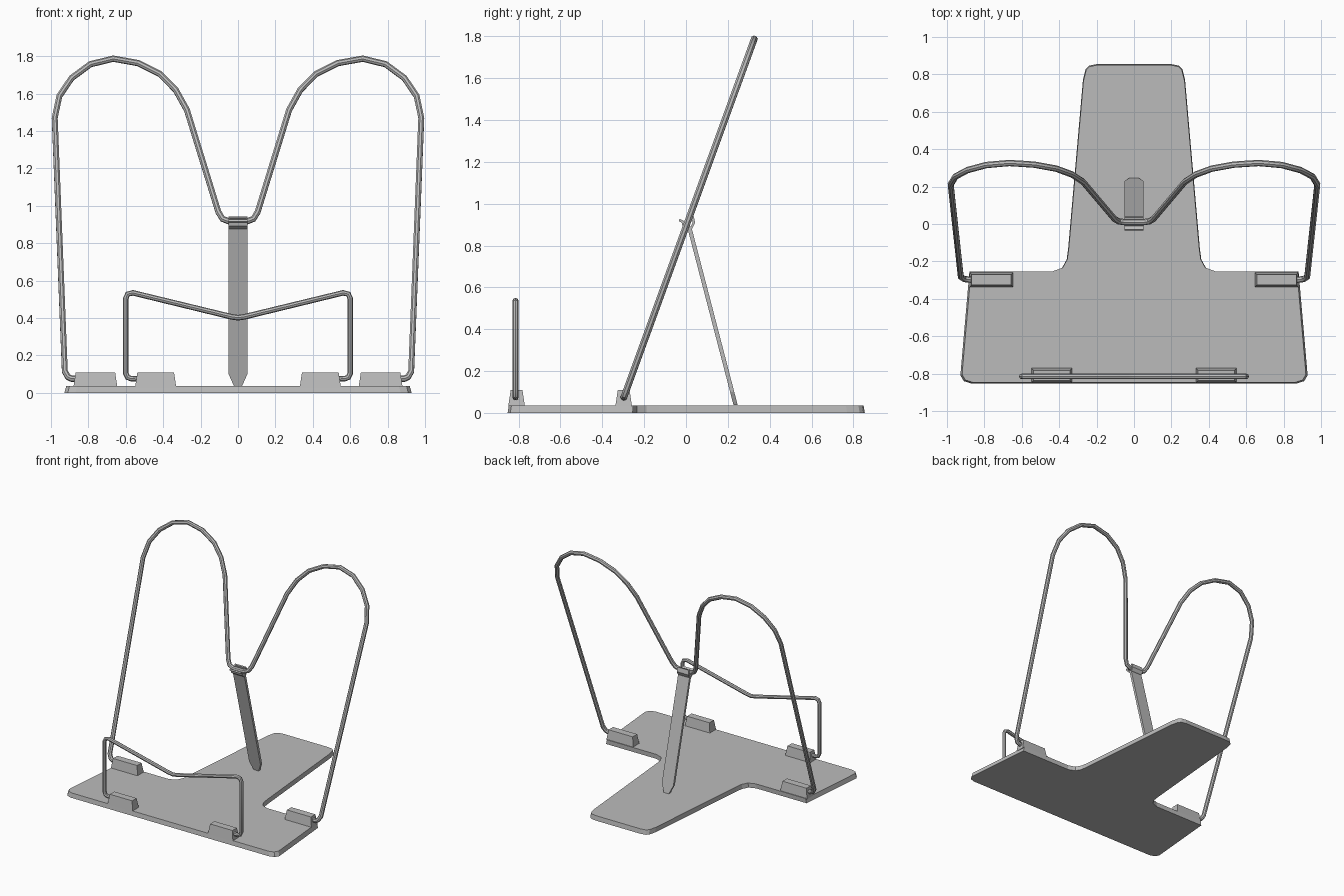
import bpy
import bmesh
from mathutils import Vector

cube = bpy.data.objects.get("Cube")
if cube:
    bpy.data.objects.remove(cube, do_unlink=True)

metal = bpy.data.materials.new("grey_metal")
metal.use_nodes = True
GREY = (0.5, 0.5, 0.5, 1)
metal.diffuse_color = GREY
metal.node_tree.nodes["Principled BSDF"].inputs["Base Color"].default_value = GREY


def loft(name, ring_a, ring_b):
    """Solid between two matching outlines."""
    bm = bmesh.new()
    a = [bm.verts.new(p) for p in ring_a]
    b = [bm.verts.new(p) for p in ring_b]
    n = len(a)
    bm.faces.new(a)
    bm.faces.new(b)
    for i in range(n):
        j = (i + 1) % n
        bm.faces.new((a[i], a[j], b[j], b[i]))
    bmesh.ops.recalc_face_normals(bm, faces=bm.faces)
    mesh = bpy.data.meshes.new(name)
    bm.to_mesh(mesh)
    bm.free()
    obj = bpy.data.objects.new(name, mesh)
    bpy.context.collection.objects.link(obj)
    mesh.materials.append(metal)
    return obj


def mirrored(half):
    """Complete a half outline (+x side) across x = 0."""
    return half + [(-x, y) for x, y in reversed(half) if x > 0]


def wire(name, half, y_at, radius):
    """Round bent wire from an (x, z) half path, lying on y = y_at(z)."""
    path = mirrored(half)
    data = bpy.data.curves.new(name, "CURVE")
    data.dimensions = "3D"
    data.bevel_depth = radius
    data.bevel_resolution = 2
    data.use_fill_caps = True
    spline = data.splines.new("POLY")
    spline.points.add(len(path) - 1)
    for point, (x, z) in zip(spline.points, path):
        point.co = (x, y_at(z), z, 1)
    obj = bpy.data.objects.new(name, data)
    bpy.context.collection.objects.link(obj)
    data.materials.append(metal)
    bpy.ops.object.select_all(action="DESELECT")
    obj.select_set(True)
    bpy.context.view_layer.objects.active = obj
    bpy.ops.object.convert(target="MESH")
    bpy.ops.object.shade_smooth_by_angle()


def clip_block(name, x0, x1, y0, y1):
    """Tapered block that holds a wire end."""
    def ring(inset, z):
        return [(x0 + inset, y0 + inset, z), (x1 - inset, y0 + inset, z),
                (x1 - inset, y1 - inset, z), (x0 + inset, y1 - inset, z)]
    loft(name, ring(0, 0.03), ring(0.012, 0.11))


# Base plate, slightly narrower on top
outline = mirrored([(0.87, -0.853), (0.91, -0.84), (0.928, -0.81), (0.925, -0.77),
                    (0.88, -0.255), (0.44, -0.255), (0.385, -0.235), (0.36, -0.19),
                    (0.352, -0.13), (0.273, 0.77), (0.258, 0.83), (0.24, 0.847),
                    (0.2, 0.855)])
loft("base_plate", [(x, y, 0) for x, y in outline],
     [(x * 0.99, y * 0.993, 0.036) for x, y in outline])

# Wire clip blocks
for side, s in (("left", 1), ("right", -1)):
    for row, xa, xb, y0, y1 in (("front", 0.33, 0.55, -0.85, -0.77),
                                ("rear", 0.645, 0.88, -0.338, -0.258)):
        clip_block(f"{row}_{side}_block", min(s * xa, s * xb), max(s * xa, s * xb), y0, y1)

# Tall leaning back wire with two arches
wire("back_wire",
     [(0.85, 0.075), (0.89, 0.076), (0.909, 0.085), (0.926, 0.115), (0.98, 1.47),
      (0.955, 1.587), (0.89, 1.683), (0.79, 1.757), (0.667, 1.787), (0.533, 1.763),
      (0.416, 1.704), (0.333, 1.62), (0.273, 1.512), (0.105, 0.967), (0.082, 0.93),
      (0.048, 0.917)],
     lambda z: -0.297 + (z - 0.075) * 0.364, 0.017)

# Low front page-holding wire
wire("front_wire",
     [(0.52, 0.075), (0.57, 0.076), (0.59, 0.083), (0.6, 0.105), (0.6, 0.505),
      (0.59, 0.528), (0.562, 0.535), (0.035, 0.407), (0, 0.402)],
     lambda z: -0.815, 0.015)

# Flat rear strut with a pointed foot
half_strut = mirrored([(0.05, 0.89), (0.05, 0.1), (0.022, 0.037)])


def strut_ring(offset):
    return [(x, 0.018 + (0.88 - z) * 0.26 + offset, z) for x, z in half_strut]


loft("rear_strut", strut_ring(-0.01), strut_ring(0.01))

# Hook cradling the back wire at the strut top
hook = [Vector(p) for p in ((0.03, 0.942), (0.038, 0.91), (0.026, 0.886), (0.006, 0.882),
                            (-0.012, 0.896), (-0.016, 0.914), (-0.033, 0.922))]
outer, inner = [], []
for i, p in enumerate(hook):
    along = (hook[min(i + 1, len(hook) - 1)] - hook[max(i - 1, 0)]).normalized()
    normal = Vector((-along.y, along.x)) * 0.006
    outer.append(p + normal)
    inner.append(p - normal)
profile = outer + inner[::-1]
loft("strut_hook", [(-0.05, p.x, p.y) for p in profile], [(0.05, p.x, p.y) for p in profile])
